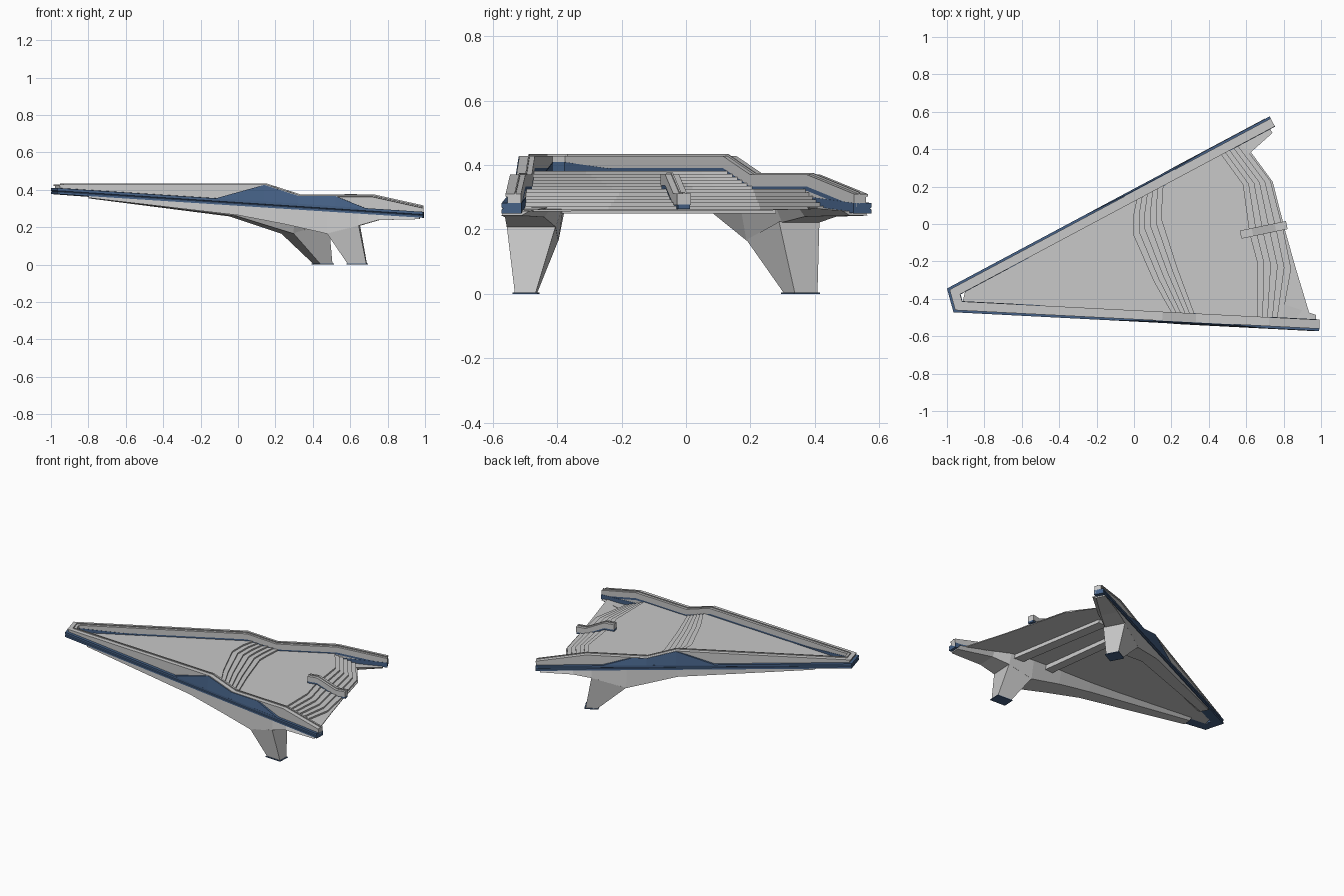
import bpy, bmesh
from mathutils import Vector

if "Cube" in bpy.data.objects:
    bpy.data.objects.remove(bpy.data.objects["Cube"])


def material(name, rgb):
    m = bpy.data.materials.new(name)
    m.diffuse_color = (*rgb, 1)
    m.use_nodes = True
    m.node_tree.nodes["Principled BSDF"].inputs["Base Color"].default_value = m.diffuse_color
    return m


GREY = material("light grey", (0.58, 0.58, 0.58))
BLUE = material("slate blue", (0.06, 0.12, 0.24))


def loft(name, rings, mats=(GREY,), closed=True, caps=True, edge_mats=None, up=False):
    """Skin a list of equal-length point rows into one flat-shaded object."""
    bm = bmesh.new()
    vs = [[bm.verts.new(p) for p in r] for r in rings]
    n = len(rings[0])
    for a, b in zip(vs, vs[1:]):
        for j in range(n if closed else n - 1):
            k = (j + 1) % n
            f = bm.faces.new((a[j], a[k], b[k], b[j]))
            if edge_mats:
                f.material_index = edge_mats[j]
    if closed and caps:
        bm.faces.new(vs[0])
        bm.faces.new(vs[-1])
    bmesh.ops.recalc_face_normals(bm, faces=bm.faces)
    bm.faces.ensure_lookup_table()
    if up and bm.faces[0].normal.z < 0:
        bmesh.ops.reverse_faces(bm, faces=bm.faces)
    me = bpy.data.meshes.new(name)
    bm.to_mesh(me)
    bm.free()
    for m in mats:
        me.materials.append(m)
    ob = bpy.data.objects.new(name, me)
    bpy.context.collection.objects.link(ob)
    return ob


# Outer plan lines of the two long sides, tip first
LINE = {"F": (Vector((-0.965, -0.472)), Vector((0.99, -0.572))),
        "B": (Vector((-1.0, -0.345)), Vector((0.725, 0.575)))}
TOPS = {"F": [(-0.965, 0.428), (0.15, 0.428), (0.33, 0.37), (0.72, 0.37), (0.99, 0.31)],
        "B": [(-1.0, 0.428), (-0.04, 0.428), (0.12, 0.37), (0.45, 0.37), (0.725, 0.31)]}


def base_z(side, x):
    a, b = LINE[side]
    return 0.377 - 0.127 * (x - a.x) / (b.x - a.x)


def line_y(side, x):
    a, b = LINE[side]
    return a.y + (b.y - a.y) * (x - a.x) / (b.x - a.x)


def point(side, x, off, z):
    """Point at station x of a side, moved inward by off."""
    a, b = LINE[side]
    d = (b - a).normalized()
    n = Vector((-d.y, d.x)) * (1 if side == "F" else -1)
    return (x + n.x * off, line_y(side, x) + n.y * off, z)


# Continuous path round the tip, with mitred inward normals
path = [(x, line_y("F", x), base_z("F", x), zt) for x, zt in reversed(TOPS["F"])]
path += [(x, line_y("B", x), base_z("B", x), zt) for x, zt in TOPS["B"]]


def sweep(name, profile, **kw):
    rings = []
    for i, (x, y, zb, zt) in enumerate(path):
        p = Vector((x, y))
        dirs = []
        if i:
            dirs.append((p - Vector(path[i - 1][:2])).normalized())
        if i < len(path) - 1:
            dirs.append((Vector(path[i + 1][:2]) - p).normalized())
        ns = [Vector((d.y, -d.x)) for d in dirs]
        n = sum(ns, Vector((0, 0))).normalized()
        n /= n.dot(ns[0])
        rings.append([(x + n.x * o, y + n.y * o, z) for o, z in profile(zb, zt)])
    return loft(name, rings, **kw)


# Blue edge band with a groove, parapet wall and slim handrail
sweep("edge_band", lambda b, t: [(0, b), (0, b + .012), (.005, b + .015), (0, b + .018),
                                 (0, b + .032), (.062, b + .032), (.062, b)], mats=(BLUE,))
sweep("parapet", lambda b, t: [(.018, b + .03), (.018, t - .009), (.012, t - .007), (.012, t),
                               (.06, t), (.06, t - .037), (.06, t - .05), (.06, min(b + .03, t - .052))],
      mats=(GREY, BLUE), edge_mats=[0, 0, 0, 0, 0, 1, 0, 0])
sweep("handrail", lambda b, t: [(.04, t - .001), (.04, t + .006), (.044, t + .006), (.044, t - .001)])

# Blue faceted panels on the outside of each parapet
PANELS = {"F": [(-.12, 0), (.14, .426), (.32, .368), (.52, .367), (.68, 0)],
          "B": [(-.25, 0), (-.04, .426), (.12, .368), (.2, .367), (.36, 0)]}
for side, pts in PANELS.items():
    rings = []
    for x, z in pts:
        zb = base_z(side, x) + 0.031
        z = max(z, zb + 0.001)
        o = 0.009 if z > zb + 0.01 else 0.001
        rings.append([point(side, x, 0, zb), point(side, x, o, z),
                      point(side, x, .019, z), point(side, x, .019, zb)])
    loft("side_panel", rings, mats=(BLUE,))


# Stepped deck: rows run from the back side to the front side
def row(xb, mids, xf):
    return [point("B", xb, .058, 0)[:2], *mids, point("F", xf, .058, 0)[:2]]


def mix(r, s, t):
    return [tuple(a + (b - a) * t for a, b in zip(p, q)) for p, q in zip(r, s)]


tip = mix(row(-.93, [], -.92) * 2 + [(0, 0)], [(0, 0)] * 5, 0)
tip = [tuple(Vector(tip[0]).lerp(Vector(tip[1]), i / 4)) for i in range(5)]
A = row(-.01, [(0, .05), (0, -.06), (.11, -.31)], .20)
B = row(.13, [(.15, .09), (.15, .02), (.23, -.23)], .32)
C = row(.44, [(.585, .21), (.62, -.05), (.66, -.2)], .66)
D = row(.55, [(.73, .23), (.80, -.04), (.84, -.24)], .79)
E = row(.56, [(.742, .225), (.812, -.05), (.866, -.24)], .945)


def flat(r, z):
    return [(x, y, z) for x, y in r]


def under(r):
    out = []
    for x, y in r:
        f, b = line_y("F", x), line_y("B", x)
        t = min(1, max(0, (y - f) / (b - f)))
        z = base_z("F", x) * (1 - t) + base_z("B", x) * t
        out.append((x, y, max(.251, z + .004)))
    return out


rows = [flat(tip, .381)]
z = .381
for first, last, drop in ((A, B, .0093), (C, D, .0105)):
    for i in range(6):
        line = mix(first, last, i / 5)
        rows.append(flat(line, z))
        z -= drop
        rows.append(flat(line, z))
rows.append(flat(E, z))
rows += [under(r) for r in (E, C, A, tip)]
loft("stepped_deck", rows, closed=False, up=True)

# Tapered hull beams under both sides: station, lowest z, inner width
BEAMS = {"F": [(-.8, .357, .06), (0, .264, .10), (.25, .216, .13), (.475, .165, .15),
               (.645, .208, .15), (.75, .238, .12), (.97, .243, .06)],
         "B": [(-.8, .354, .06), (-.05, .258, .10), (.23, .166, .14),
               (.42, .222, .13), (.52, .24, .11), (.70, .243, .06)]}
for side, stations in BEAMS.items():
    loft("hull_beam", [[point(side, x, .006, base_z(side, x) + .003),
                        point(side, x, .004 if z > .25 else -.002, z),
                        point(side, x, w, z),
                        point(side, x, w + .025, max(base_z(side, x) + .006, .254))]
                       for x, z, w in stations])


# Splayed legs with thin foot plates
def leg(side, top, foot):
    (x0, z0, x1, z1, a, b), (f0, f1, c, d) = top, foot
    upper = [point(side, x0, a, z0), point(side, x1, a, z1),
             point(side, x1, b, z1), point(side, x0, b, z0)]
    lower = [(f0, c), (f1, c), (f1, d), (f0, d)]
    loft("leg", [upper, [point(side, x, o, .004) for x, o in lower]])
    e = .006
    plate = [(f0 - e, c - e), (f1 + e, c - e), (f1 + e, d + e), (f0 - e, d + e)]
    loft("foot_plate", [[point(side, x, o, h) for x, o in plate] for h in (0, .005)], mats=(BLUE,))


leg("F", (.475, .167, .645, .21, -.002, .15), (.585, .685, .025, .09))
leg("B", (.23, .168, .42, .224, -.002, .14), (.39, .455, .026, .106))

# Cross beams tying the two hull beams together
for (x0, y0), (x1, y1), low, w in (((.60, -.42), (.48, .28), .25, .035),
                                   ((.36, -.44), (.28, .18), .262, .03)):
    loft("cross_beam", [[(x - w, y, low), (x + w, y, low), (x + w, y, low + .045), (x - w, y, low + .045)]
                        for x, y in ((x0, y0), (x1, y1))])

# Centre divider following the lower steps, on a blue base
start = Vector((.57, -.057))
run = (Vector((.82, -.005)) - start).normalized()
side_dir = Vector((-run.y, run.x))
STEPS = [(0, .325, .372), (.065, .325, .372), (.19, .264, .312), (.252, .264, .312)]


def divider(name, half, lo, hi, mat):
    rings = []
    for s, zl, zt in STEPS:
        c = start + run * s
        l, r = c + side_dir * half, c - side_dir * half
        z0, z1 = lo(zl, zt), hi(zl, zt)
        rings.append([(*l, z0), (*r, z0), (*r, z1), (*l, z1)])
    loft(name, rings, mats=(mat,))


divider("divider_base", .019, lambda a, b: a, lambda a, b: a + .013, BLUE)
divider("divider_wall", .022, lambda a, b: a + .012, lambda a, b: b, GREY)
divider("divider_handrail", .003, lambda a, b: b - .001, lambda a, b: b + .005, GREY)
